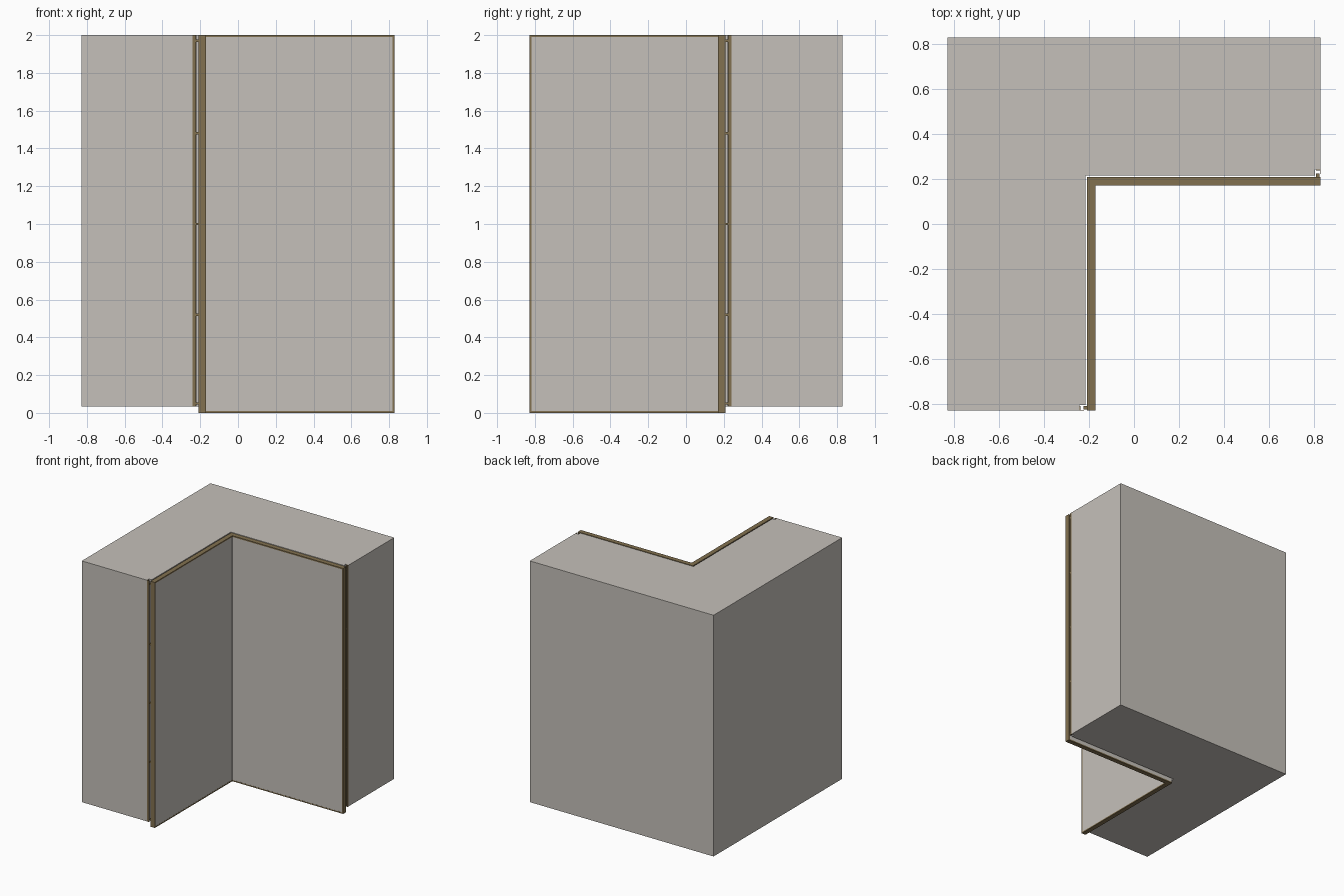
import bpy, bmesh
from mathutils import Matrix

if "Cube" in bpy.data.objects:
    bpy.data.objects.remove(bpy.data.objects["Cube"])


def material(name, rgb):
    m = bpy.data.materials.new(name)
    m.diffuse_color = (*rgb, 1)
    m.use_nodes = True
    m.node_tree.nodes["Principled BSDF"].inputs["Base Color"].default_value = m.diffuse_color
    return m


GREY = material("warm grey plaster", (0.56, 0.53, 0.49))
BROWN = material("bronze brown", (0.225, 0.165, 0.08))

# Mirror across the diagonal y = -x, which swaps the two wings of the corner
SWAP = Matrix(((0, -1, 0, 0), (-1, 0, 0, 0), (0, 0, 1, 0), (0, 0, 0, 1)))


def prism(name, outline, z0, z1, mat, swap=False):
    """Extrude a plan outline from z0 to z1."""
    bm = bmesh.new()
    face = bm.faces.new([bm.verts.new((x, y, z0)) for x, y in outline])
    top = bmesh.ops.extrude_face_region(bm, geom=[face])
    verts = [g for g in top["geom"] if isinstance(g, bmesh.types.BMVert)]
    bmesh.ops.translate(bm, verts=verts, vec=(0, 0, z1 - z0))
    if swap:
        bm.transform(SWAP)
    bmesh.ops.recalc_face_normals(bm, faces=bm.faces)
    me = bpy.data.meshes.new(name)
    bm.to_mesh(me)
    bm.free()
    me.materials.append(mat)
    ob = bpy.data.objects.new(name, me)
    bpy.context.collection.objects.link(ob)
    return ob


def box(name, x0, x1, y0, y1, z0, z1, mat, swap=False):
    return prism(name, [(x0, y0), (x1, y0), (x1, y1), (x0, y1)], z0, z1, mat, swap)


E, IN, N = 0.828, 0.216, 0.026   # outer edge, inner wall face, bead notch size
WB, TOP = 0.035, 2.0             # wall base and top

# L-shaped wall with a small notch at each exposed inner end
prism("corner_wall", [(-E, -E), (-IN - N, -E), (-IN - N, -E + N), (-IN, -E + N),
                      (-IN, IN), (E - N, IN), (E - N, IN + N), (E, IN + N),
                      (E, E), (-E, E)], WB, TOP, GREY)

P0, P1 = 0.17, 0.208             # lining face and back
for wing, swap in (("back", False), ("side", True)):
    # lining panel, mitred at the corner, with a slim bronze rim
    rim = 0.01
    prism(wing + "_lining_panel", [(-P0, P0 + 0.001), (E - rim, P0 + 0.001),
          (E - rim, P1 - 0.001), (-P1, P1 - 0.001)], rim, TOP - rim, GREY, swap)
    for part, z0, z1 in (("bottom", 0, rim), ("top", TOP - rim, TOP)):
        prism(f"{wing}_{part}_rail", [(-P0, P0), (E, P0), (E, P1), (-P1, P1)],
              z0, z1, BROWN, swap)
    box(wing + "_end_stile", E - rim, E, P0, P1, rim, TOP - rim, BROWN, swap)
    # L-section edge bead sitting in the wall notch
    t = 0.004
    a, b = E - N, IN + N
    prism(wing + "_edge_bead", [(E, b), (E, IN + 0.006), (E - t, IN + 0.006),
          (E - t, b - t), (a + 0.006, b - t), (a + 0.006, b)], WB, TOP, BROWN, swap)
    # small fixing clips between lining and wall
    for i, z in enumerate((0.05, 0.52, 1.0, 1.48, 1.97)):
        box(f"{wing}_clip_{i}", E - 0.02, E - 0.006, P1, IN + 0.008,
            z - 0.006, z + 0.006, BROWN, swap)
